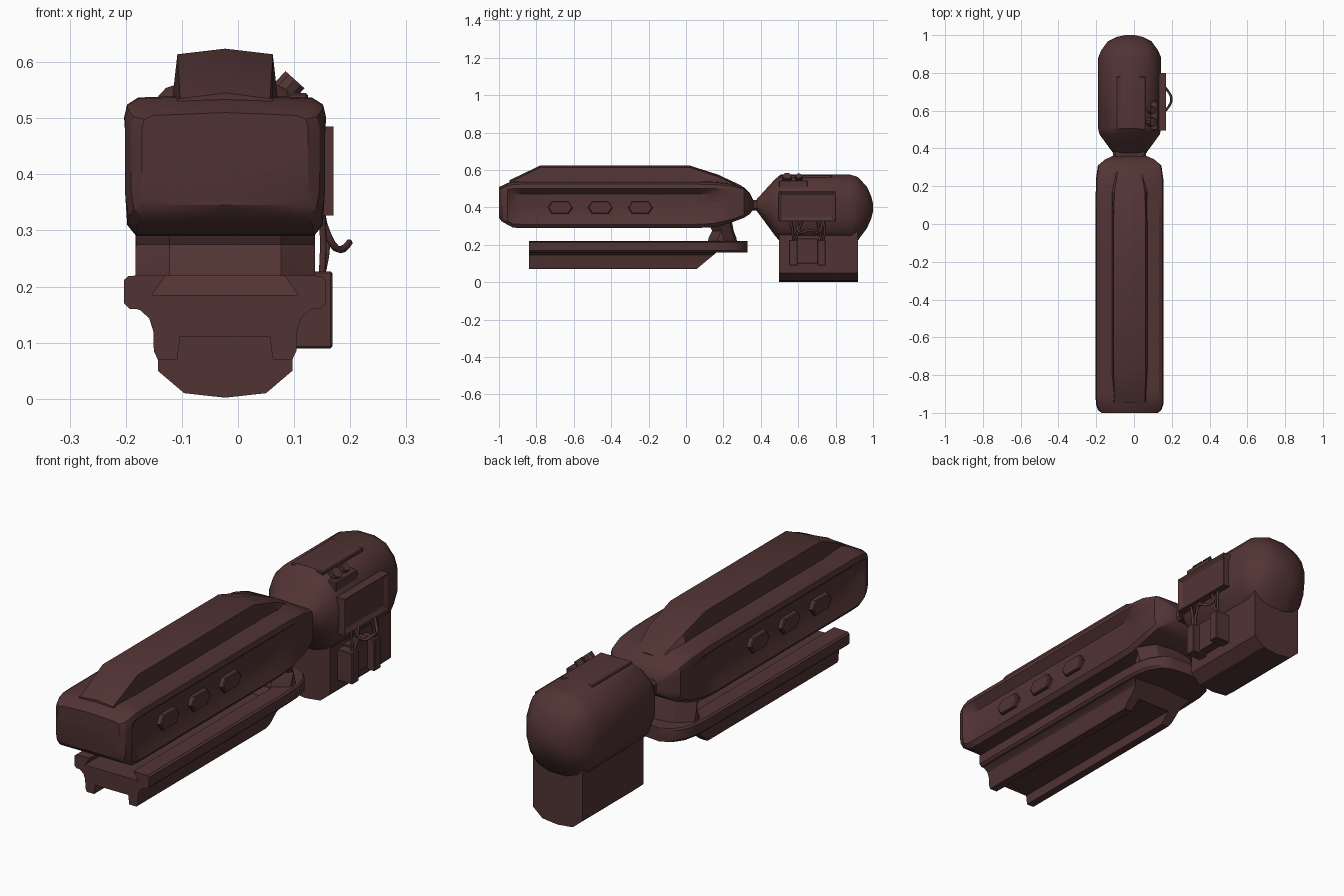
import bpy, bmesh, math
from mathutils import Vector, Matrix

if "Cube" in bpy.data.objects:
    bpy.data.objects.remove(bpy.data.objects["Cube"])

CX = -0.023  # centre line of the main body
mat = bpy.data.materials.new("dark_brown")
mat.diffuse_color = (0.085, 0.034, 0.034, 1)
mat.use_nodes = True
mat.node_tree.nodes["Principled BSDF"].inputs["Base Color"].default_value = mat.diffuse_color


def finish(name, bm):
    bmesh.ops.recalc_face_normals(bm, faces=bm.faces)
    me = bpy.data.meshes.new(name)
    bm.to_mesh(me)
    bm.free()
    me.materials.append(mat)
    ob = bpy.data.objects.new(name, me)
    bpy.context.collection.objects.link(ob)
    return ob


def loft(name, rings):
    bm = bmesh.new()
    vs = [[bm.verts.new(p) for p in r] for r in rings]
    n = len(vs[0])
    for a, b in zip(vs, vs[1:]):
        for i in range(n):
            j = (i + 1) % n
            bm.faces.new((a[i], a[j], b[j], b[i]))
    bm.faces.new(vs[0][::-1])
    bm.faces.new(vs[-1])
    return finish(name, bm)


def ring(y, half):
    """Closed symmetric section from half-profile points (x, z); y may be a function of z."""
    fy = y if callable(y) else (lambda z: y)
    right = [(CX + x, fy(z), z) for x, z in half]
    left = [(CX - x, fy(z), z) for x, z in reversed(half) if x > 0]
    return right + left


def box(name, x0, x1, y0, y1, z0, z1, bevel=0.0, inset=None):
    bm = bmesh.new()
    bmesh.ops.create_cube(bm, size=1)
    for v in bm.verts:
        v.co = Vector(((x0 + x1) / 2 + v.co.x * (x1 - x0),
                       (y0 + y1) / 2 + v.co.y * (y1 - y0),
                       (z0 + z1) / 2 + v.co.z * (z1 - z0)))
    if bevel:
        bmesh.ops.bevel(bm, geom=bm.edges[:], offset=bevel, segments=1, affect='EDGES')
    if inset:
        bm.normal_update()
        face = [f for f in bm.faces if f.normal.x > 0.9]
        bmesh.ops.inset_region(bm, faces=face, thickness=inset, depth=0)
        bmesh.ops.translate(bm, verts=face[0].verts[:], vec=(-0.012, 0, 0))
    return finish(name, bm)


# Main body: long casing with scooped sides
def body_ring(y, w, zb, zt, cut):
    h = zt - zb
    return ring(y, [(0, zb), (w * 0.88, zb), (w * 0.97, zb + 0.08 * h),
                    (w - 0.75 * cut, zb + 0.25 * h), (w - cut, zb + 0.5 * h),
                    (w - cut, zb + 0.72 * h), (w, zb + 0.84 * h),
                    (w * 0.97, zb + 0.93 * h), (w * 0.86, zt - 0.005), (0, zt)])


loft("main_body", [body_ring(*s) for s in [
    (-1.0, 0.148, 0.345, 0.510, 0), (-0.985, 0.168, 0.325, 0.516, 0),
    (-0.955, 0.178, 0.308, 0.53, 0), (-0.925, 0.18, 0.292, 0.54, 0.022),
    (-0.88, 0.18, 0.29, 0.542, 0.034), (0.06, 0.18, 0.29, 0.542, 0.034),
    (0.15, 0.18, 0.295, 0.54, 0.025), (0.24, 0.178, 0.318, 0.53, 0),
    (0.31, 0.168, 0.345, 0.508, 0), (0.342, 0.13, 0.365, 0.475, 0),
    (0.36, 0.09, 0.39, 0.44, 0)]])

# Raised ridge along the top
loft("top_ridge", [ring(y, [(0, 0.5), (wb, 0.5), (wb, min(0.535, z - 0.01)), (wt, z - 0.01), (0, z)])
                   for y, wb, wt, z in [
    (-0.945, 0.085, 0.08, 0.545), (-0.78, 0.094, 0.085, 0.624), (0.02, 0.094, 0.085, 0.624),
    (0.17, 0.094, 0.08, 0.576), (0.30, 0.07, 0.06, 0.515)]])

# Hexagonal bolts on both sides
HEX = [(-0.067, 0), (-0.045, 0.033), (0.045, 0.033), (0.067, 0), (0.045, -0.033), (-0.045, -0.033)]
for side in (-1, 1):
    for k, y0 in enumerate((-0.672, -0.458, -0.244)):
        loft("side_bolt", [[(CX + side * d, y0 + y * s, 0.4 + z * s) for y, z in HEX]
                           for d, s in ((0.12, 1), (0.163, 1), (0.167, 0.9))])

# Lower rail: flange with centre groove, and web with two feet
loft("rail_flange", [ring(y, [(0, 0.165), (0.17 * s, 0.16), (0.18 * s, 0.17), (0.18 * s, 0.212),
                              (0.172 * s, 0.219), (0.105 * s, 0.221), (0.13 * s, g), (0, g)])
                     for y, s, g in [(-0.84, 1, 0.185), (0.09, 1, 0.185), (0.11, 1, 0.22),
                                     (0.2, 0.98, 0.22), (0.26, 0.9, 0.22), (0.305, 0.72, 0.22),
                                     (0.328, 0.45, 0.22)]])
FEET = [(0, 0.11), (0.08, 0.11), (0.085, 0.07), (0.12, 0.07), (0.127, 0.085),
        (0.128, 0.12), (0.135, 0.143), (0.15, 0.157), (0.172, 0.166), (0, 0.168)]
loft("rail_feet", [ring(-0.84, FEET), ring(lambda z: 0.056 + (z - 0.07) * 1.2, FEET)])


# Pedestal joining the rail to the body
def pedestal_ring(z, y0, y1, w):
    pts = [(0, y0), (0.62 * w, y0), (w, y0 + 0.05), (w, y1 - 0.07), (0.6 * w, y1 - 0.012), (0, y1)]
    return [(CX + x, y, z) for x, y in pts] + [(CX - x, y, z) for x, y in pts[::-1] if x]


loft("pedestal", [pedestal_ring(0.2, 0.115, 0.275, 0.16), pedestal_ring(0.235, 0.12, 0.27, 0.16),
                  pedestal_ring(0.275, 0.14, 0.255, 0.16), pedestal_ring(0.35, 0.10, 0.24, 0.16)])

# Thin neck between body and rear pod
box("neck", CX - 0.087, CX + 0.087, 0.34, 0.40, 0.385, 0.44, 0.012)


# Rear pod: rounded housing
def pod_ring(y, w, zb, zt, n=16, e=2.4):
    pts = []
    for i in range(n):
        a = 2 * math.pi * (i + 0.5) / n
        c, s = math.cos(a), math.sin(a)
        k = 1.03
        pts.append((CX + w * min(1, k * abs(c) ** (2 / e)) * math.copysign(1, c), y,
                    (zb + zt) / 2 + (zt - zb) / 2 * min(1, k * abs(s) ** (2 / e)) * math.copysign(1, s)))
    return pts


loft("rear_pod", [pod_ring(*s) for s in [
    (0.375, 0.087, 0.385, 0.44), (0.42, 0.12, 0.325, 0.49), (0.475, 0.16, 0.25, 0.55),
    (0.505, 0.167, 0.215, 0.575), (0.88, 0.167, 0.212, 0.575), (0.92, 0.15, 0.225, 0.562),
    (0.968, 0.115, 0.29, 0.51), (0.99, 0.07, 0.34, 0.46), (1.0, 0.025, 0.38, 0.42)]])

# Battery block under the pod
BLOCK = [(0, 0.002), (0.073, 0.01), (0.12, 0.05), (0.12, 0.285), (0, 0.285)]
loft("lower_block", [ring(0.497, BLOCK), ring(0.92, BLOCK)])

# Control plate and knobs on top
box("control_plate", 0.03, 0.125, 0.497, 0.65, 0.47, 0.545, 0.004)
box("top_plate", CX - 0.07, CX + 0.085, 0.5, 0.78, 0.52, 0.574, 0.004)
for y, r in ((0.54, 0.024), (0.603, 0.019)):
    bm = bmesh.new()
    for length, rad, off in ((0.07, r * 0.6, 0.0), (0.032, r, 0.028)):
        M = (Matrix.Translation((0.08, y, 0.545)) @ Matrix.Rotation(math.radians(42), 4, 'Y')
             @ Matrix.Translation((0, 0, off - 0.012)))
        bmesh.ops.create_cone(bm, cap_ends=True, segments=10, radius1=rad, radius2=rad,
                              depth=length, matrix=M)
    finish("knob", bm)

# Screen panel on the right side
box("screen_panel", 0.12, 0.17, 0.495, 0.80, 0.327, 0.485, inset=0.026)

# Connector boxes on the lower block
box("connector_front", 0.08, 0.168, 0.55, 0.597, 0.09, 0.227, 0.003)
box("connector_rear", 0.08, 0.168, 0.703, 0.747, 0.09, 0.227, 0.003)
box("connector_bridge", 0.08, 0.135, 0.59, 0.71, 0.10, 0.235, 0.003)


# Cables between the screen and the connectors
def cable(points):
    cu = bpy.data.curves.new("cable", 'CURVE')
    cu.dimensions = '3D'
    cu.bevel_depth = 0.0065
    cu.bevel_resolution = 1
    cu.resolution_u = 5
    sp = cu.splines.new('BEZIER')
    sp.bezier_points.add(len(points) - 1)
    for bp, p in zip(sp.bezier_points, points):
        bp.co = p
        bp.handle_left_type = bp.handle_right_type = 'AUTO'
    cu.materials.append(mat)
    bpy.context.collection.objects.link(bpy.data.objects.new("cable", cu))


cable([(0.15, 0.575, 0.22), (0.152, 0.57, 0.275), (0.15, 0.56, 0.33)])
cable([(0.15, 0.585, 0.22), (0.158, 0.60, 0.27), (0.15, 0.62, 0.33)])
cable([(0.15, 0.725, 0.22), (0.155, 0.715, 0.275), (0.15, 0.70, 0.33)])
cable([(0.15, 0.735, 0.22), (0.155, 0.74, 0.275), (0.15, 0.735, 0.33)])
cable([(0.145, 0.59, 0.33), (0.175, 0.61, 0.268), (0.198, 0.66, 0.278),
       (0.175, 0.71, 0.268), (0.145, 0.73, 0.33)])

# Smooth shading with sharp creases
bpy.ops.object.select_all(action='DESELECT')
for ob in bpy.data.objects:
    if ob.type == 'MESH':
        ob.select_set(True)
        bpy.context.view_layer.objects.active = ob
bpy.ops.object.shade_smooth_by_angle(angle=math.radians(30))
